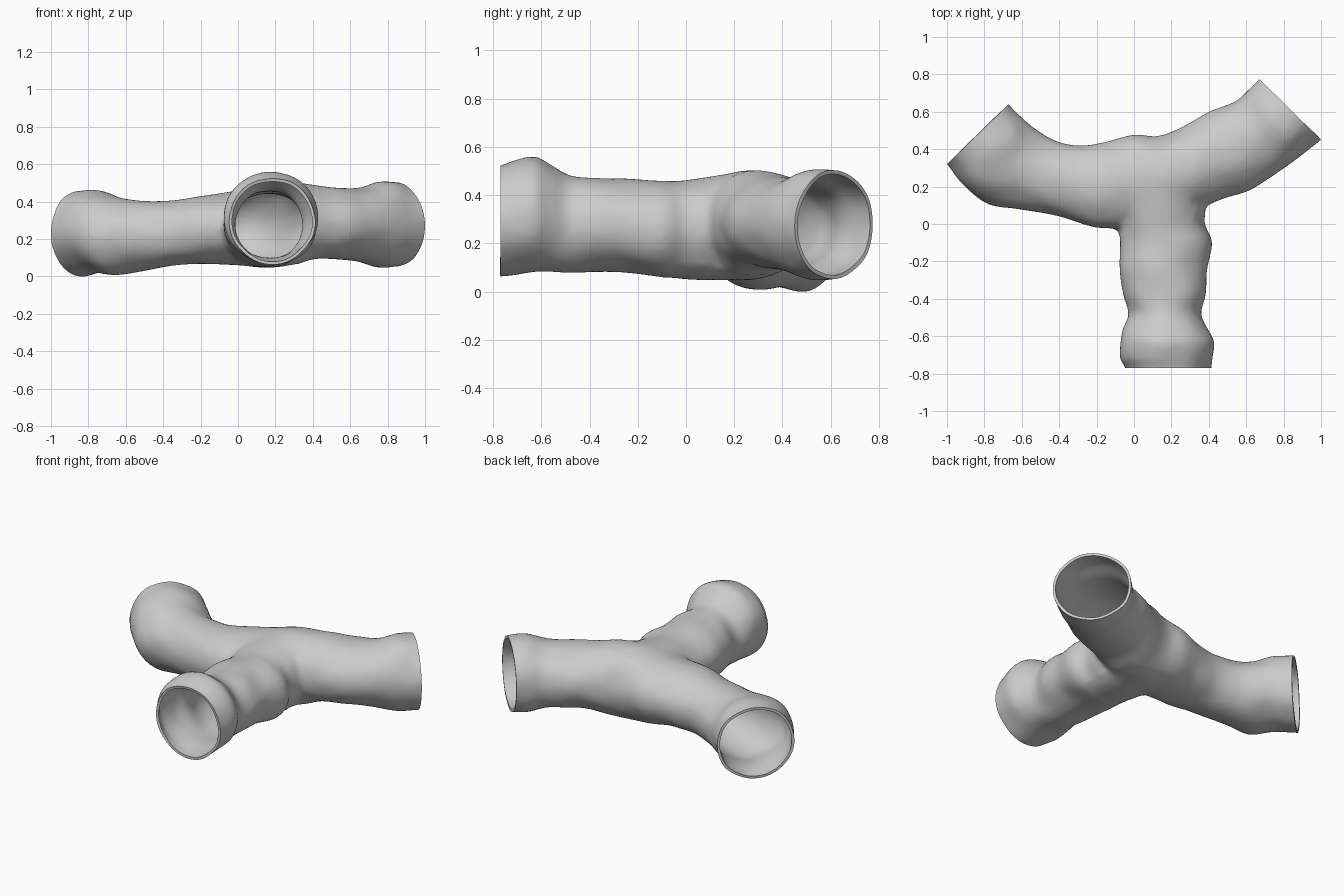
import bpy, bmesh, math
from mathutils import Vector, noise

if "Cube" in bpy.data.objects:
    bpy.data.objects.remove(bpy.data.objects["Cube"])

SEG, STEPS = 48, 7

# Each section: plan point on one side, plan point on the other, lowest z, highest z
MAIN = [(-1, .32, -.67, .64, .002, .462), (-.915, .21, -.605, .575, .022, .466),
        (-.78, .105, -.53, .51, .01, .43), (-.62, .08, -.42, .445, .03, .408),
        (-.4, .04, -.3, .42, .06, .41), (-.2, -.02, -.17, .435, .07, .435),
        (0, -.015, 0, .478, .062, .465), (.17, .02, .12, .47, .045, .505),
        (.34, .08, .23, .505, .06, .51), (.48, .135, .33, .56, .095, .492),
        (.62, .18, .42, .61, .095, .478), (.77, .275, .54, .655, .08, .478),
        (.9, .37, .61, .715, .05, .51), (1, .45, .67, .775, .055, .507)]
FRONT = [(-.045, -.77, .415, -.77, .065, .525), (-.075, -.72, .42, -.72, .07, .545),
         (-.072, -.63, .43, -.63, .085, .565), (-.06, -.56, .395, -.56, .085, .53),
         (-.03, -.48, .36, -.48, .08, .485), (-.06, -.37, .385, -.37, .085, .475),
         (-.077, -.25, .39, -.25, .082, .472), (-.075, -.1, .418, -.1, .062, .463),
         (-.077, 0, .38, 0, .05, .468), (-.06, .1, .38, .1, .045, .485),
         (-.02, .22, .34, .22, .055, .49)]


def outward(s, t):
    """Horizontal normal of section s, pointing away from section t."""
    n = Vector((s[3] - s[1], s[0] - s[2], 0)).normalized()
    d = Vector((s[0] + s[2] - t[0] - t[2], s[1] + s[3] - t[1] - t[3], 0))
    return n if n.dot(d) > 0 else -n


def extend(s, n, d):
    return (s[0] + n.x * d, s[1] + n.y * d, s[2] + n.x * d, s[3] + n.y * d, s[4], s[5])


def spline(rows):
    """Smooth curve through the sections."""
    out = []
    for i in range(len(rows) - 1):
        p0, p1, p2 = rows[max(i - 1, 0)], rows[i], rows[i + 1]
        p3 = rows[min(i + 2, len(rows) - 1)]
        for k in range(STEPS):
            t = k / STEPS
            out.append([.5 * (2 * b + (c - a) * t + (2 * a - 5 * b + 4 * c - d) * t * t
                              + (3 * b - a - 3 * c + d) * t ** 3)
                        for a, b, c, d in zip(p0, p1, p2, p3)])
    return out + [list(rows[-1])]


def tube(name, rows):
    """Closed solid lofted through the sections, with slight rocky swelling."""
    bm = bmesh.new()
    rings = []
    for ax, ay, bx, by, lo, hi in spline(rows):
        c = Vector(((ax + bx) / 2, (ay + by) / 2, (lo + hi) / 2))
        h = Vector(((bx - ax) / 2, (by - ay) / 2, 0))
        v = Vector((0, 0, (hi - lo) / 2))
        ring = []
        for k in range(SEG):
            a = math.tau * k / SEG
            r = h * math.cos(a) + v * math.sin(a)
            fade = abs(math.sin(2 * a))      # keep the measured outlines
            r *= 1 + .05 * fade * noise.noise((c + r) * 7)
            ring.append(bm.verts.new(c + r))
        rings.append(ring)
    for p, q in zip(rings, rings[1:]):
        for k in range(SEG):
            j = (k + 1) % SEG
            bm.faces.new((p[k], p[j], q[j], q[k]))
    bm.faces.new(rings[0])
    bm.faces.new(rings[-1])
    bmesh.ops.recalc_face_normals(bm, faces=bm.faces)
    me = bpy.data.meshes.new(name)
    bm.to_mesh(me)
    bm.free()
    ob = bpy.data.objects.new(name, me)
    bpy.context.collection.objects.link(ob)
    return ob


# Open ends: (section, outward direction)
ends = [(MAIN[0], outward(MAIN[0], MAIN[1])), (MAIN[-1], outward(MAIN[-1], MAIN[-2])),
        (FRONT[0], outward(FRONT[0], FRONT[1]))]
ext = [extend(s, n, .08) for s, n in ends]

# Through passage with the branch passage merged into it
tunnel = tube("tunnel_junction", [ext[0]] + MAIN + [ext[1]])
branch = tube("branch_helper", [ext[2]] + FRONT)
union = tunnel.modifiers.new("join", 'BOOLEAN')
union.operation, union.object, union.solver = 'UNION', branch, 'EXACT'
remesh = tunnel.modifiers.new("remesh", 'REMESH')
remesh.mode, remesh.voxel_size = 'VOXEL', .018
soften = tunnel.modifiers.new("soften", 'SMOOTH')
soften.factor, soften.iterations = .5, 5
dg = bpy.context.evaluated_depsgraph_get()
solid = bpy.data.meshes.new_from_object(tunnel.evaluated_get(dg))
tunnel.modifiers.clear()
tunnel.data = solid
bpy.data.objects.remove(branch)

bm = bmesh.new()
bm.from_mesh(solid)
# Blend the passages into each other where they meet
crease = [v for v in bm.verts if -.02 < v.co.x < .32 and -.08 < v.co.y < .36]
for i in range(25):
    bmesh.ops.smooth_vert(bm, verts=crease, factor=.5,
                          use_axis_x=True, use_axis_y=True, use_axis_z=True)
# Cut the three mouths open
for s, n in ends:
    c = Vector(((s[0] + s[2]) / 2, (s[1] + s[3]) / 2, 0))
    bmesh.ops.bisect_plane(bm, geom=bm.verts[:] + bm.edges[:] + bm.faces[:], dist=1e-4,
                           plane_co=c, plane_no=n, clear_outer=True)
# Rest on the ground
low = min(v.co.z for v in bm.verts)
bmesh.ops.translate(bm, verts=bm.verts, vec=(0, 0, -low))
bm.to_mesh(solid)
bm.free()

# Thin wall
wall = tunnel.modifiers.new("wall", 'SOLIDIFY')
wall.thickness, wall.offset = .016, -1

bpy.context.view_layer.objects.active = tunnel
tunnel.select_set(True)
bpy.ops.object.modifier_apply(modifier="wall")
bpy.ops.object.shade_smooth_by_angle(angle=math.radians(35))
